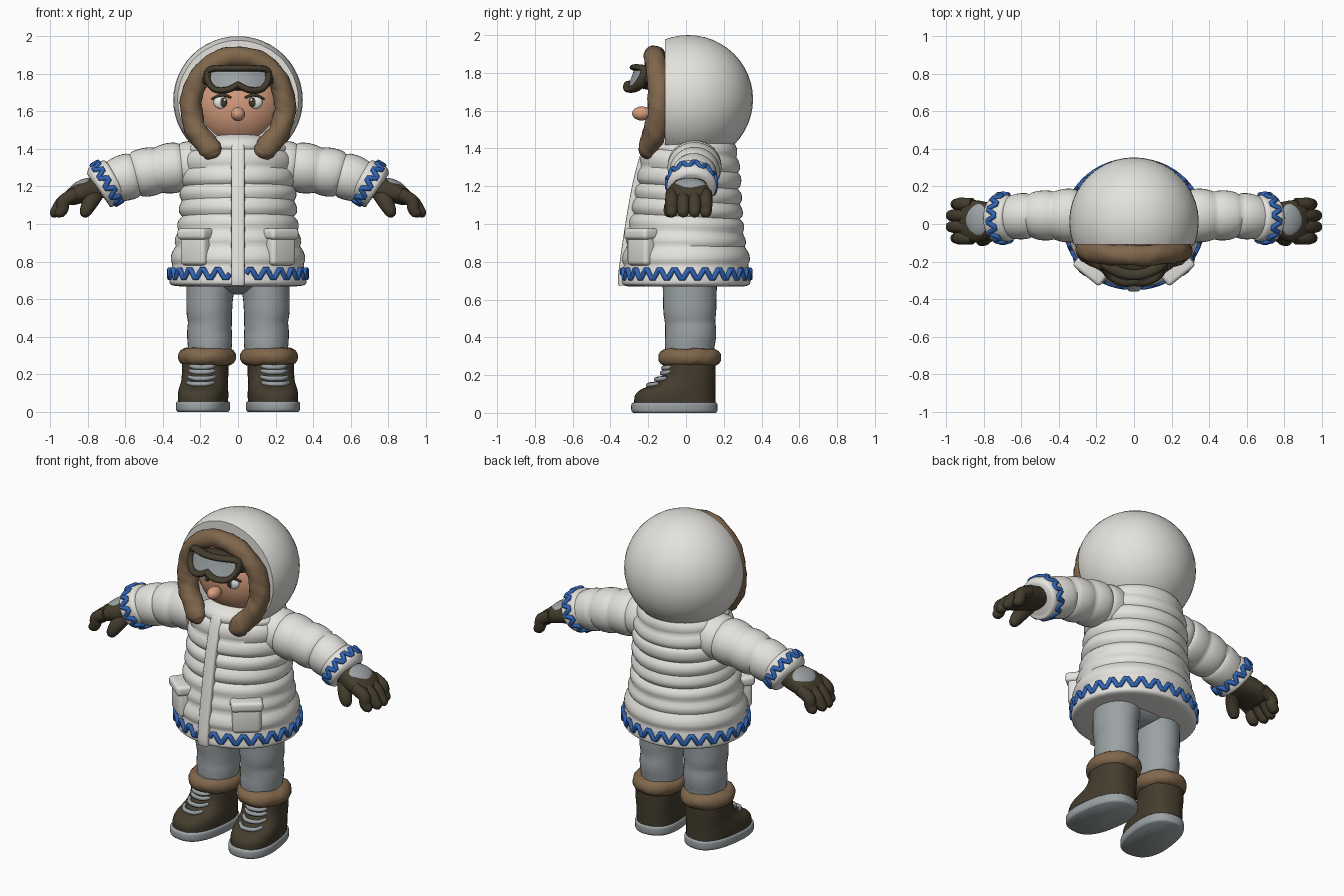
import bpy, bmesh, math
from mathutils import Vector, Matrix

if "Cube" in bpy.data.objects:
    bpy.data.objects.remove(bpy.data.objects["Cube"])


def material(name, r, g, b):
    m = bpy.data.materials.new(name)
    m.diffuse_color = (r, g, b, 1)
    m.use_nodes = True
    m.node_tree.nodes["Principled BSDF"].inputs["Base Color"].default_value = m.diffuse_color
    return m


WHITE = material("coat white", 0.77, 0.76, 0.72)
FUR = material("fur brown", 0.215, 0.135, 0.072)
DARK = material("dark leather", 0.058, 0.046, 0.027)
GREY = material("grey cloth", 0.33, 0.36, 0.375)
BLUE = material("trim blue", 0.03, 0.13, 0.47)
SKIN = material("skin", 0.68, 0.34, 0.21)
EYE = material("eye white", 0.8, 0.8, 0.8)


def finish(bm, name, mat, mirror=False):
    bmesh.ops.recalc_face_normals(bm, faces=bm.faces[:])
    me = bpy.data.meshes.new(name)
    bm.to_mesh(me)
    bm.free()
    me.materials.append(mat)
    ob = bpy.data.objects.new(name, me)
    bpy.context.collection.objects.link(ob)
    bpy.ops.object.select_all(action='DESELECT')
    ob.select_set(True)
    bpy.context.view_layer.objects.active = ob
    bpy.ops.object.shade_smooth_by_angle(angle=math.radians(50))
    if mirror:
        ob.modifiers.new("mirror", 'MIRROR').use_mirror_merge = False
    return ob


def smooth(pts, n=6):
    """Catmull-Rom samples through points of any dimension."""
    out = []
    for i in range(len(pts) - 1):
        p0, p1, p2, p3 = pts[max(i - 1, 0)], pts[i], pts[i + 1], pts[min(i + 2, len(pts) - 1)]
        for k in range(n):
            t = k / n
            out.append(tuple(0.5 * (2 * b + (c - a) * t + (2 * a - 5 * b + 4 * c - d) * t * t
                                    + (3 * b - a - 3 * c + d) * t ** 3)
                             for a, b, c, d in zip(p0, p1, p2, p3)))
    return out + [tuple(pts[-1])]


def sweep(name, rows, mat, ref=(1, 0, 0), seg=24, power=2, closed=False, lump=0,
          mirror=False, turn=None):
    """Tube along rows of (x, y, z, radius along ref, other radius)."""
    bm, rings, n = bmesh.new(), [], len(rows)
    pos = [Vector(r[:3]) for r in rows]
    for i, r in enumerate(rows):
        nxt = pos[(i + 1) % n] if closed else pos[min(i + 1, n - 1)]
        prv = pos[i - 1] if closed else pos[max(i - 1, 0)]
        t = (nxt - prv).normalized()
        a = Vector(ref)
        a = (a - t * a.dot(t)).normalized()
        b = t.cross(a)
        ring = []
        for j in range(seg):
            w = math.tau * j / seg
            c, s = math.cos(w), math.sin(w)
            c, s = (math.copysign(abs(v) ** (2 / power), v) for v in (c, s))
            q = math.tau * i / 24
            f = 1 + lump * (math.sin(4 * q) * math.cos(3 * w + 2 * q) + 0.6 * math.sin(3 * q + w))
            ring.append(bm.verts.new(pos[i] + (a * c * r[3] + b * s * r[4]) * f))
        rings.append(ring)
    for i in range(n if closed else n - 1):
        p, q = rings[i], rings[(i + 1) % n]
        for j in range(seg):
            k = (j + 1) % seg
            bm.faces.new((p[j], p[k], q[k], q[j]))
    if not closed:
        bm.faces.new(rings[0])
        bm.faces.new(rings[-1])
    if turn:
        bmesh.ops.transform(bm, matrix=turn, verts=bm.verts[:])
    return finish(bm, name, mat, mirror)


def ellipsoid(name, c, r, mat, mirror=False, rot=Matrix.Identity(4), cut=None):
    bm = bmesh.new()
    bmesh.ops.create_uvsphere(bm, u_segments=40, v_segments=24, radius=1,
                              matrix=Matrix.Translation(c) @ rot @ Matrix.Diagonal((*r, 1)))
    if cut is not None:
        bmesh.ops.bisect_plane(bm, geom=bm.verts[:] + bm.edges[:] + bm.faces[:],
                               plane_co=(0, cut, 0), plane_no=(0, -1, 0), clear_outer=True)
        bmesh.ops.holes_fill(bm, edges=[e for e in bm.edges if e.is_boundary], sides=0)
    return finish(bm, name, mat, mirror)


def block(name, c, size, mat, angle, bevel):
    bm = bmesh.new()
    bmesh.ops.create_cube(bm, size=1, matrix=Matrix.Translation(c)
                          @ Matrix.Rotation(angle, 4, 'Z') @ Matrix.Diagonal((*size, 1)))
    bmesh.ops.bevel(bm, geom=bm.edges[:], offset=bevel, segments=4, profile=0.5, affect='EDGES')
    return finish(bm, name, mat, True)


def zigzag(name, c, u, v, ru, rv, amp, waves, mat, gap=0.0, mirror=False):
    """Wavy trim around an ellipse spanned by u and v, open around the -v side."""
    c, u, v = Vector(c), Vector(u), Vector(v)
    n, rows, steps = u.cross(v), [], waves * 6
    for i in range(steps + (1 if gap else 0)):
        w = -math.pi / 2 + gap + (math.tau - 2 * gap) * i / steps
        h = amp * math.asin(0.97 * math.sin(math.tau * i / 6)) / 1.0
        rows.append((*(c + u * ru * math.cos(w) + v * rv * math.sin(w) + n * h), 0.014, 0.014))
    return sweep(name, rows, mat, ref=n, seg=8, closed=not gap, mirror=mirror)


# Quilted coat body: taper with a bulge between each pair of seams
taper = smooth([(1.46, 0.03, 0.17, 0.17), (1.40, 0.03, 0.255, 0.225), (1.30, 0.02, 0.285, 0.25),
                (1.2, 0.015, 0.29, 0.26), (1.04, 0.005, 0.298, 0.28), (0.9, 0, 0.32, 0.3),
                (0.78, 0, 0.35, 0.33), (0.73, 0, 0.362, 0.336), (0.69, 0, 0.365, 0.34),
                (0.674, 0, 0.35, 0.325), (0.668, 0, 0.31, 0.29)], 8)
seams = [1.46, 1.38, 1.29, 1.2, 1.12, 1.04, 0.96, 0.88, 0.79]
coat = []
for z, cy, rx, ry in taper:
    puff = 0
    for hi, lo in zip(seams, seams[1:]):
        if lo <= z < hi:
            puff = 0.02 * math.sqrt(max(0, math.sin(math.pi * (hi - z) / (hi - lo))))
    coat.append((0, cy, z, rx + puff, ry + puff))
sweep("coat_body", coat, WHITE, seg=56)
zigzag("hem_trim", (0, 0, 0.735), (1, 0, 0), (0, 1, 0), 0.364, 0.339, 0.024, 25, BLUE, gap=0.12)
sweep("front_placket", smooth([(0, -0.33, 0.675, 0.034, 0.026), (0, -0.33, 0.74, 0.036, 0.028),
                               (0, -0.295, 1.0, 0.036, 0.026), (0, -0.255, 1.22, 0.036, 0.026),
                               (0, -0.21, 1.39, 0.036, 0.024), (0, -0.18, 1.44, 0.03, 0.02)]),
      WHITE, power=4)
ellipsoid("collar", (0, -0.05, 1.415), (0.19, 0.17, 0.075), WHITE)
block("pocket", (0.222, -0.232, 0.86), (0.165, 0.09, 0.16), WHITE, 0.68, 0.025)
block("pocket_flap", (0.222, -0.232, 0.947), (0.185, 0.115, 0.06), WHITE, 0.68, 0.02)

# Sleeves with puffs, cuffs and trim
arm = smooth([(0.16, 0.045, 1.315, 0.13, 0.12), (0.3, 0.045, 1.305, 0.14, 0.13),
              (0.42, 0.045, 1.287, 0.132, 0.126), (0.55, 0.045, 1.262, 0.122, 0.122),
              (0.7, 0.03, 1.215, 0.108, 0.108)], 10)
arm = [(x, y, z, a + p, b + p) for x, y, z, a, b in arm
       for p in [0.014 * (math.sqrt(abs(math.sin(math.pi * (x - 0.3) / 0.125))) - 0.6)]]
sweep("sleeve", arm, WHITE, ref=(0, 1, 0), seg=32, mirror=True)
sweep("sleeve_cuff", smooth([(0.645, 0.03, 1.249, 0.09, 0.08), (0.655, 0.03, 1.243, 0.118, 0.112),
                             (0.69, 0.03, 1.222, 0.126, 0.119), (0.725, 0.03, 1.2, 0.131, 0.123),
                             (0.742, 0.03, 1.19, 0.118, 0.112), (0.748, 0.03, 1.186, 0.09, 0.09)], 4),
      WHITE, ref=(0, 1, 0), seg=32, mirror=True)
axis = Vector((0.85, 0, -0.53)).normalized()
zigzag("cuff_trim", (0.698, 0.03, 1.217), (0, 1, 0), axis.cross(Vector((0, 1, 0))),
       0.128, 0.121, 0.02, 12, BLUE, mirror=True)

# Gloves: palm, fingers, thumb and back patch
sweep("glove_palm", smooth([(0.70, 0.02, 1.215, 0.085, 0.06), (0.77, 0.02, 1.185, 0.095, 0.062),
                            (0.84, 0.015, 1.165, 0.112, 0.056), (0.90, 0.01, 1.135, 0.1, 0.04),
                            (0.915, 0.01, 1.125, 0.06, 0.02)]), DARK, ref=(0, 1, 0), power=2.5, mirror=True)
for i, reach in enumerate((0.975, 1.0, 1.0, 0.975)):
    y = -0.075 + 0.06 * i
    sweep("finger_%d" % (i + 1), smooth([(0.86, y, 1.16, 0.034, 0.036), (0.925, y, 1.125, 0.035, 0.036),
          (reach - 0.04, y, 1.08, 0.033, 0.033), (reach - 0.02, y, 1.05, 0.026, 0.026),
          (reach - 0.014, y, 1.035, 0.005, 0.005)], 4), DARK, ref=(0, 1, 0), seg=14, mirror=True)
sweep("thumb", smooth([(0.765, -0.03, 1.16, 0.04, 0.05), (0.79, -0.07, 1.11, 0.038, 0.042),
                       (0.81, -0.085, 1.07, 0.034, 0.034), (0.82, -0.085, 1.045, 0.022, 0.022),
                       (0.823, -0.085, 1.036, 0.004, 0.004)], 4), DARK, ref=(0, 1, 0), seg=14, mirror=True)
ellipsoid("glove_patch", (0.832, 0.02, 1.198), (0.075, 0.09, 0.037), GREY, True,
          Matrix.Rotation(0.45, 4, 'Y'))

# Hood with fur edge
ellipsoid("hood", (0, 0.012, 1.66), (0.345, 0.343, 0.34), WHITE, cut=-0.11)
half = [(0.112, -0.2, 1.352, 0.01, 0.01), (0.122, -0.2, 1.37, 0.045, 0.04), (0.155, -0.195, 1.41, 0.06, 0.055),
        (0.222, -0.16, 1.5, 0.058, 0.062), (0.25, -0.14, 1.61, 0.058, 0.062), (0.228, -0.145, 1.74, 0.056, 0.06),
        (0.14, -0.16, 1.85, 0.054, 0.056), (0, -0.168, 1.893, 0.054, 0.055)]
ring = half + [(-p[0],) + p[1:] for p in half[-2::-1]]
sweep("hood_fur", smooth([(x, y, z, b, a) for x, y, z, a, b in ring], 7), FUR, ref=(0, 1, 0), seg=20, lump=0.06)

# Face
ellipsoid("head", (0, 0, 1.64), (0.245, 0.2, 0.24), SKIN)
ellipsoid("nose", (0, -0.235, 1.585), (0.038, 0.05, 0.037), SKIN)
ellipsoid("eye", (0.085, -0.177, 1.648), (0.045, 0.02, 0.036), EYE, True)
ellipsoid("iris", (0.078, -0.188, 1.648), (0.021, 0.013, 0.027), DARK, True)
ellipsoid("eye_glint", (0.071, -0.197, 1.66), (0.007, 0.006, 0.008), EYE, True)
sweep("eyelid", smooth([(0.035, -0.195, 1.672, 0.005, 0.005), (0.085, -0.19, 1.687, 0.009, 0.009),
                        (0.14, -0.165, 1.665, 0.005, 0.005)], 5), DARK, ref=(0, 1, 0), seg=8, mirror=True)


# Goggles on a curved, tilted front
def shield(x, z):
    return (x, -0.302 + 2.5 * x * x + 0.35 * (z - 1.74), z)


side = [(0, 1.742), (0.035, 1.722), (0.07, 1.712), (0.12, 1.715), (0.152, 1.745), (0.164, 1.79),
        (0.148, 1.822), (0.08, 1.829), (0, 1.829)]
loop = smooth(side + [(-x, z) for x, z in side[-2::-1]], 4)[:-1]
sweep("goggle_frame", [(*shield(x, z), 0.028, 0.017) for x, z in loop], DARK,
      ref=(0, 1, 0), seg=12, closed=True)
bm = bmesh.new()
rings = [[bm.verts.new(shield(x * s, 1.775 + (z - 1.775) * s)) for x, z in loop] for s in (1, 0.7, 0.4, 0.1)]
for p, q in zip(rings, rings[1:]):
    for j in range(len(p)):
        bm.faces.new((p[j - 1], p[j], q[j], q[j - 1]))
bm.faces.new(rings[-1])
finish(bm, "goggle_lens", GREY)
ellipsoid("goggle_back", (0, -0.19, 1.77), (0.16, 0.085, 0.06), DARK)
sweep("goggle_strap", smooth([(0.15, -0.235, 1.775, 0.03, 0.012), (0.19, -0.18, 1.775, 0.03, 0.012),
                              (0.235, -0.09, 1.775, 0.03, 0.012)]), DARK, ref=(0, 0, 1), seg=12, mirror=True)

# Trousers
sweep("trouser_leg", smooth([(0.15, 0.02, 0.28, 0.11, 0.125), (0.15, 0.02, 0.36, 0.118, 0.132),
                             (0.152, 0.025, 0.42, 0.119, 0.135), (0.15, 0.022, 0.48, 0.117, 0.134),
                             (0.153, 0.02, 0.54, 0.122, 0.14), (0.15, 0.02, 0.62, 0.125, 0.142),
                             (0.14, 0.02, 0.72, 0.135, 0.145)]), GREY, seg=32, mirror=True)
ellipsoid("trouser_seat", (0, 0.02, 0.71), (0.27, 0.15, 0.085), GREY)

# Boots: (height, front, back, half width) sections, toes turned out
toe_out = (Matrix.Translation((0.175, 0.02, 0)) @ Matrix.Rotation(math.radians(8), 4, 'Z')
           @ Matrix.Translation((-0.175, -0.02, 0)))


def boot_part(name, sections, mat):
    rows = [(0.175, (f + b) / 2, z, w, (b - f) / 2) for z, f, b, w in smooth(sections, 4)]
    # Every section stays level
    bm, levels = bmesh.new(), []
    for x, cy, z, w, l in rows:
        levels.append([bm.verts.new((x + w * math.copysign(abs(math.cos(a)) ** 0.8, math.cos(a)),
                                     cy + l * math.copysign(abs(math.sin(a)) ** 0.8, math.sin(a)), z))
                       for a in [math.tau * j / 40 for j in range(40)]])
    for p, q in zip(levels, levels[1:]):
        for j in range(40):
            bm.faces.new((p[j - 1], p[j], q[j], q[j - 1]))
    bm.faces.new(levels[0])
    bm.faces.new(levels[-1])
    bmesh.ops.transform(bm, matrix=toe_out, verts=bm.verts[:])
    finish(bm, name, mat, True)


boot_part("boot_sole", [(0, -0.28, 0.158, 0.13), (0.012, -0.29, 0.165, 0.138), (0.045, -0.29, 0.165, 0.138),
                        (0.055, -0.28, 0.158, 0.132)], GREY)
boot_part("boot", [(0.045, -0.275, 0.155, 0.128), (0.09, -0.272, 0.155, 0.129), (0.12, -0.245, 0.155, 0.127),
                   (0.145, -0.19, 0.155, 0.124), (0.17, -0.145, 0.155, 0.122), (0.21, -0.115, 0.155, 0.122),
                   (0.28, -0.105, 0.155, 0.122)], DARK)
for i, (y, z) in enumerate([(-0.195, 0.148), (-0.152, 0.178), (-0.122, 0.212), (-0.115, 0.238)]):
    sweep("boot_lace_%d" % (i + 1), smooth([(0.105, y + 0.04, z + 0.008, 0.01, 0.01), (0.14, y, z, 0.013, 0.012),
          (0.21, y, z, 0.013, 0.012), (0.245, y + 0.04, z + 0.008, 0.01, 0.01)], 4), GREY,
          ref=(0, 0, 1), seg=8, mirror=True, turn=toe_out)
cuff = [(0.165 + 0.108 * math.cos(w), 0.02 + 0.122 * math.sin(w), 0.293, 0.047, 0.046)
        for w in [math.tau * i / 48 for i in range(48)]]
sweep("boot_fur", cuff, FUR, ref=(0, 0, 1), seg=16, closed=True, lump=0.06, mirror=True)
